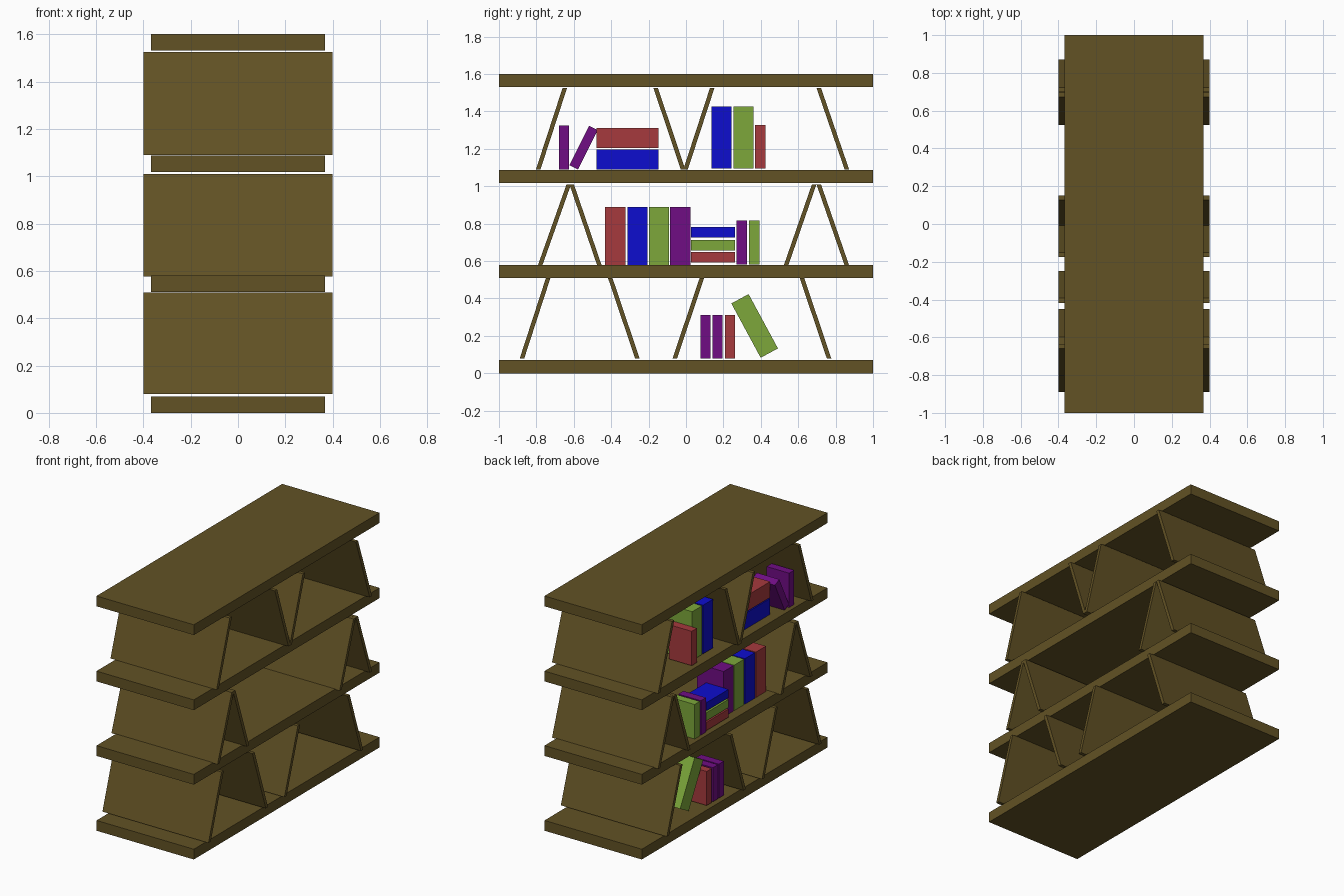
import bpy, math

cube = bpy.data.objects.get("Cube")
if cube:
    bpy.data.objects.remove(cube, do_unlink=True)


def material(name, rgb):
    m = bpy.data.materials.new(name)
    m.use_nodes = True
    m.diffuse_color = (*rgb, 1)
    m.node_tree.nodes["Principled BSDF"].inputs["Base Color"].default_value = (*rgb, 1)
    return m


WOOD = material("brown_wood", (0.122, 0.084, 0.018))
RED = material("red_cover", (0.38, 0.042, 0.047))
BLUE = material("blue_cover", (0.004, 0.004, 0.62))
GREEN = material("green_cover", (0.205, 0.39, 0.043))
PURPLE = material("purple_cover", (0.16, 0.004, 0.23))


def prism(name, profile, x0, x1, mat):
    """Extrude a four-sided (y, z) profile from x0 to x1."""
    verts = [(x, y, z) for x in (x0, x1) for y, z in profile]
    faces = [(3, 2, 1, 0), (4, 5, 6, 7)]
    faces += [(i, (i + 1) % 4, (i + 1) % 4 + 4, i + 4) for i in range(4)]
    mesh = bpy.data.meshes.new(name)
    mesh.from_pydata(verts, [], faces)
    mesh.materials.append(mat)
    obj = bpy.data.objects.new(name, mesh)
    bpy.context.collection.objects.link(obj)


def book(name, mat, y, z, width, height, big, lean=0):
    """Book centred at (y, z); lean in degrees tips its top towards +y."""
    a = math.radians(lean)
    corners = [(-width / 2, -height / 2), (width / 2, -height / 2),
               (width / 2, height / 2), (-width / 2, height / 2)]
    profile = [(y + u * math.cos(a) + v * math.sin(a),
                z - u * math.sin(a) + v * math.cos(a)) for u, v in corners]
    x0, x1 = (-0.30, -0.10) if big else (-0.34, -0.17)
    prism(name, profile, x0, x1, mat)


# Shelf boards
SHELF_Z = [0, 0.51, 1.018, 1.53]
for z in SHELF_Z:
    prism("shelf_board", [(-1, z), (1, z), (1, z + 0.07), (-1, z + 0.07)],
          -0.367, 0.367, WOOD)

# Slanted supports: (bottom y, top y) on each tier
TIERS = [
    [(-0.877, -0.737), (-0.26, -0.405), (-0.06, 0.085), (0.765, 0.62)],
    [(-0.78, -0.627), (-0.463, -0.611), (0.535, 0.685), (0.86, 0.71)],
    [(-0.79, -0.648), (-0.016, -0.162), (-0.002, 0.14), (0.86, 0.71)],
]
HALF = 0.012
for z0, z1, tier in zip((0.079, 0.577, 1.09), (0.509, 1.009, 1.525), TIERS):
    for low, high in tier:
        prism("slanted_support", [(low - HALF, z0), (low + HALF, z0),
                                  (high + HALF, z1), (high - HALF, z1)], -0.4, 0.4, WOOD)

# Bottom tier books
for y, mat in ((0.105, PURPLE), (0.168, PURPLE), (0.236, RED)):
    book("small_book", mat, y, 0.195, 0.054, 0.232, False)
book("leaning_large_book", GREEN, 0.367, 0.253, 0.105, 0.33, True, -28.4)

# Middle tier books
for y, mat in ((-0.378, RED), (-0.26, BLUE), (-0.144, GREEN), (-0.031, PURPLE)):
    book("large_book", mat, y, 0.735, 0.108, 0.31, True)
for z, mat in ((0.619, RED), (0.685, GREEN), (0.753, BLUE)):
    book("stacked_small_book", mat, 0.145, z, 0.236, 0.056, False)
for y, mat in ((0.298, PURPLE), (0.365, GREEN)):
    book("small_book", mat, y, 0.7, 0.056, 0.235, False)

# Top tier books
book("small_book", PURPLE, -0.652, 1.207, 0.055, 0.234, False)
book("leaning_small_book", PURPLE, -0.548, 1.206, 0.052, 0.235, False, 26.5)
for z, mat in ((1.143, BLUE), (1.258, RED)):
    book("stacked_large_book", mat, -0.312, z, 0.332, 0.108, True)
for y, mat in ((0.191, BLUE), (0.308, GREEN)):
    book("large_book", mat, y, 1.261, 0.107, 0.332, True)
book("small_book", RED, 0.396, 1.211, 0.056, 0.234, False)
